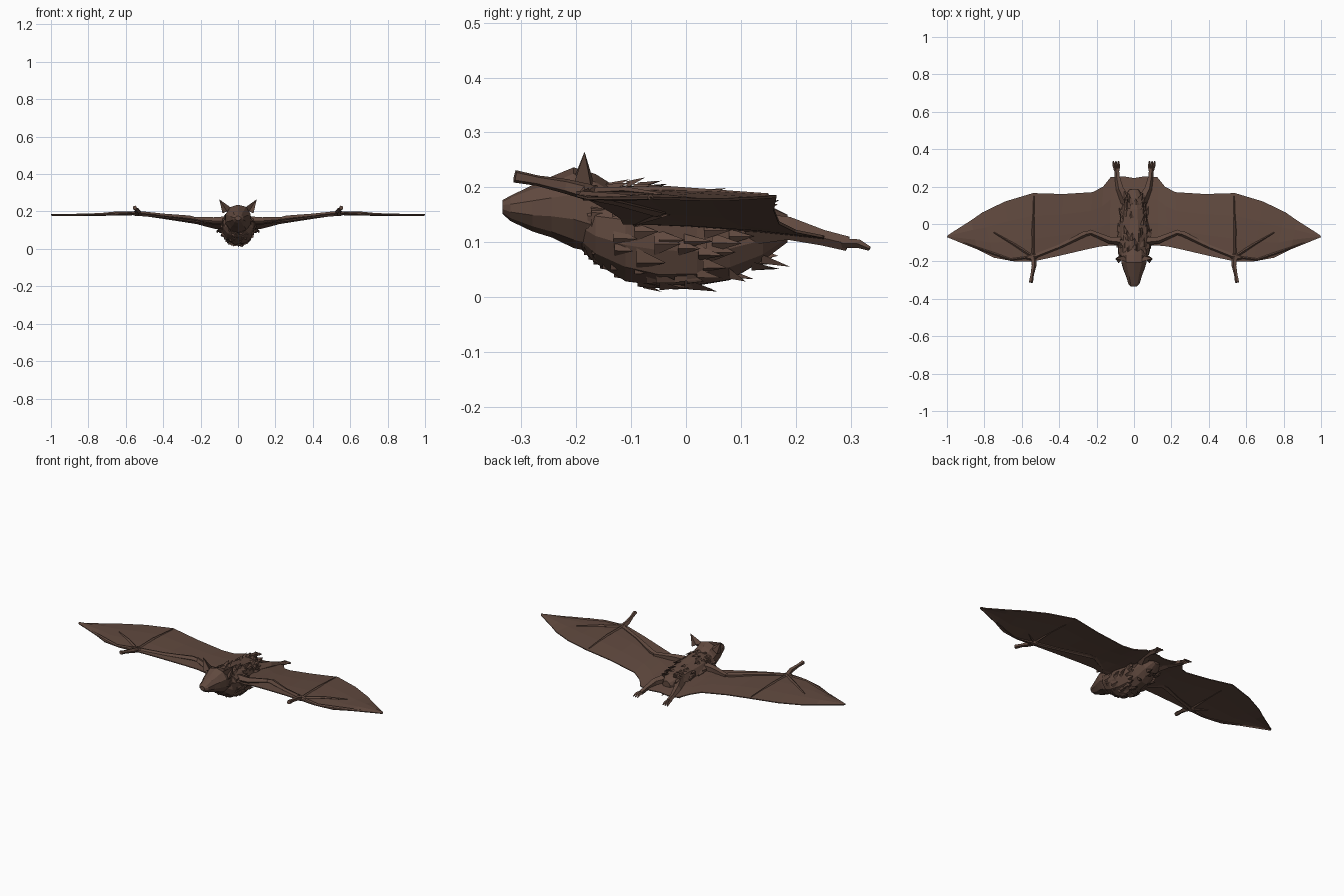
import bpy, bmesh, math, random
from mathutils import Vector

if "Cube" in bpy.data.objects:
    bpy.data.objects.remove(bpy.data.objects["Cube"])

random.seed(4)
brown = bpy.data.materials.new("bat brown")
brown.diffuse_color = (0.12, 0.068, 0.05, 1)
brown.use_nodes = True
brown.node_tree.nodes["Principled BSDF"].inputs["Base Color"].default_value = brown.diffuse_color


def finish(name, bm, mirror=False, thick=0):
    bmesh.ops.recalc_face_normals(bm, faces=bm.faces)
    me = bpy.data.meshes.new(name)
    bm.to_mesh(me)
    bm.free()
    me.materials.append(brown)
    ob = bpy.data.objects.new(name, me)
    bpy.context.collection.objects.link(ob)
    if mirror:
        ob.modifiers.new("mirror", 'MIRROR')
    if thick:
        s = ob.modifiers.new("thickness", 'SOLIDIFY')
        s.thickness, s.offset = thick, 0
    return ob


def skin(bm, rings):
    """Join rings of points into a closed skin."""
    rows = [[bm.verts.new(p) for p in r] for r in rings]
    n = len(rows[0])
    for a, b in zip(rows, rows[1:]):
        for i in range(n):
            j = (i + 1) % n
            bm.faces.new((a[i], a[j], b[j], b[i]))
    bm.faces.new(rows[0])
    bm.faces.new(rows[-1][::-1])


def tube(bm, pts, radii, sides=5, flat=1.0):
    """Tapered limb through the points; flat squashes it vertically."""
    pts = [Vector(p) for p in pts]
    rings = []
    for k, p in enumerate(pts):
        d = (pts[min(k + 1, len(pts) - 1)] - pts[max(k - 1, 0)]).normalized()
        up = Vector((0, 0, 1)) if abs(d.z) < 0.9 else Vector((0, 1, 0))
        u = d.cross(up).normalized()
        v = u.cross(d)
        rings.append([p + radii[k] * (u * math.cos(t) + v * math.sin(t) * flat)
                      for t in (2 * math.pi * i / sides for i in range(sides))])
    skin(bm, rings)


def loft(bm, sections, sides, jitter):
    """Sections along y: (y, centre z, half width, half height)."""
    rings = []
    for y, z, w, h in sections:
        ring = []
        for i in range(sides):
            t = 2 * math.pi * (i + 0.5) / sides
            j = 1 + random.uniform(-jitter, jitter)
            ring.append((w * j * math.cos(t), y, z + h * j * math.sin(t)))
        rings.append(ring)
    skin(bm, rings)


# furry body
body = [(-0.19, 0.14, 0.055, 0.055), (-0.165, 0.13, 0.08, 0.07),
        (-0.11, 0.117, 0.092, 0.088), (-0.05, 0.108, 0.09, 0.092),
        (0.02, 0.105, 0.08, 0.088), (0.08, 0.108, 0.07, 0.078),
        (0.14, 0.118, 0.055, 0.055), (0.185, 0.125, 0.025, 0.025)]
bm = bmesh.new()
loft(bm, body, 12, 0.05)
finish("body", bm)

# fur tufts: thin wedges leaning back off the body
bm = bmesh.new()
for n in range(150):
    k = random.randrange(len(body) - 2)
    f = random.random()
    y, z, w, h = [a + (b - a) * f for a, b in zip(body[k], body[k + 1])]
    t = random.uniform(0, 2 * math.pi)
    out = Vector((math.cos(t), 0, math.sin(t)))
    side = Vector((-out.z, 0, out.x)) * random.uniform(0.012, 0.025)
    p = Vector((w * out.x, y, z + h * out.z)) - out * 0.006
    tip = p + Vector((0, random.uniform(0.03, 0.055), 0)) + out * random.uniform(0.006, 0.02)
    tip.z = max(tip.z, 0.002)
    a, b, c, d = [bm.verts.new(q) for q in (p + side, p - side, p + out * 0.012, tip)]
    for face in ((a, b, c), (a, b, d), (b, c, d), (c, a, d)):
        bm.faces.new(face)
finish("fur_tufts", bm)

# head tapering to the snout
bm = bmesh.new()
loft(bm, [(-0.335, 0.164, 0.016, 0.012), (-0.32, 0.162, 0.031, 0.023),
          (-0.28, 0.162, 0.043, 0.042), (-0.245, 0.164, 0.058, 0.055),
          (-0.205, 0.164, 0.072, 0.074), (-0.165, 0.152, 0.072, 0.072),
          (-0.12, 0.135, 0.06, 0.06)], 10, 0.03)
finish("head", bm)

# ears: pointed cups with an open hollow facing forward
bm = bmesh.new()
tip = bm.verts.new((0.1, -0.185, 0.265))
rim = [bm.verts.new(p) for p in ((0.03, -0.205, 0.215), (0.055, -0.17, 0.215),
                                 (0.082, -0.172, 0.195), (0.083, -0.21, 0.19),
                                 (0.058, -0.185, 0.2))]
for i in range(5):
    bm.faces.new((rim[i], rim[(i + 1) % 5], tip))
bm.faces.new(rim)
finish("ears", bm, True)

# wing membrane: leading and trailing point of each station
stations = [((0, -0.10, 0.14), (0, 0.245, 0.105)),
            ((0.06, -0.115, 0.135), (0.06, 0.255, 0.105)),
            ((0.13, -0.115, 0.135), (0.125, 0.25, 0.11)),
            ((0.18, -0.12, 0.145), (0.165, 0.20, 0.12)),
            ((0.25, -0.135, 0.155), (0.22, 0.17, 0.135)),
            ((0.40, -0.17, 0.175), (0.38, 0.16, 0.16)),
            ((0.54, -0.20, 0.19), (0.54, 0.165, 0.183)),
            ((0.64, -0.20, 0.185), (0.69, 0.12, 0.18)),
            ((0.75, -0.18, 0.18), (0.81, 0.062, 0.177)),
            ((0.84, -0.135, 0.18), (0.87, 0.02, 0.178)),
            ((1.0, -0.07, 0.18), (0.995, -0.06, 0.18))]
bm = bmesh.new()
rows = []
for s, (a, b) in enumerate(stations):
    row = []
    for f in (0, 0.33, 0.67, 1):
        p = Vector(a).lerp(Vector(b), f)
        p.z += 0.006 * math.sin(math.pi * f)      # slight billow
        row.append(bm.verts.new(p))
    rows.append(row)
for a, b in zip(rows, rows[1:]):
    for i in range(3):
        bm.faces.new((a[i], b[i], b[i + 1], a[i + 1]))
finish("wing_membranes", bm, True, 0.005)

# arms: shoulder, elbow, wrist
wrist = (0.54, -0.175, 0.19)
bm = bmesh.new()
tube(bm, [(0.05, -0.09, 0.15), (0.13, -0.085, 0.15), (0.24, -0.04, 0.158)],
     [0.026, 0.02, 0.014])
tube(bm, [(0.225, -0.045, 0.157), (0.26, -0.05, 0.162), (0.4, -0.12, 0.177), wrist],
     [0.012, 0.017, 0.012, 0.014])
finish("arms", bm, True)

# wrists, thumbs and long fingers
bm = bmesh.new()
tube(bm, [(0.51, -0.165, 0.187), wrist, (0.575, -0.18, 0.19)], [0.01, 0.024, 0.01], 6, 0.7)
tube(bm, [wrist, (0.535, -0.22, 0.202), (0.545, -0.27, 0.212), (0.552, -0.312, 0.22)],
     [0.016, 0.014, 0.01, 0.012])
for path in ([wrist, (0.54, -0.03, 0.195), (0.535, 0.15, 0.186)],
             [wrist, (0.64, -0.11, 0.194), (0.75, -0.045, 0.187)],
             [wrist, (0.66, -0.19, 0.186), (0.83, -0.13, 0.182), (0.995, -0.067, 0.18)]):
    tube(bm, path, [0.01] + [0.007] * (len(path) - 2) + [0.003], 4)
finish("wrists_thumbs_and_fingers", bm, True)

# hind legs and feet with toes
bm = bmesh.new()
tube(bm, [(0.04, 0.12, 0.125), (0.075, 0.19, 0.125), (0.088, 0.25, 0.108), (0.092, 0.295, 0.097)],
     [0.032, 0.022, 0.015, 0.014])
for dx in (-0.012, 0, 0.012):
    tube(bm, [(0.092 + dx * 0.5, 0.285, 0.098), (0.095 + dx, 0.315, 0.097),
              (0.097 + dx * 1.2, 0.335, 0.088)], [0.009, 0.008, 0.004], 4)
finish("legs_and_feet", bm, True)
